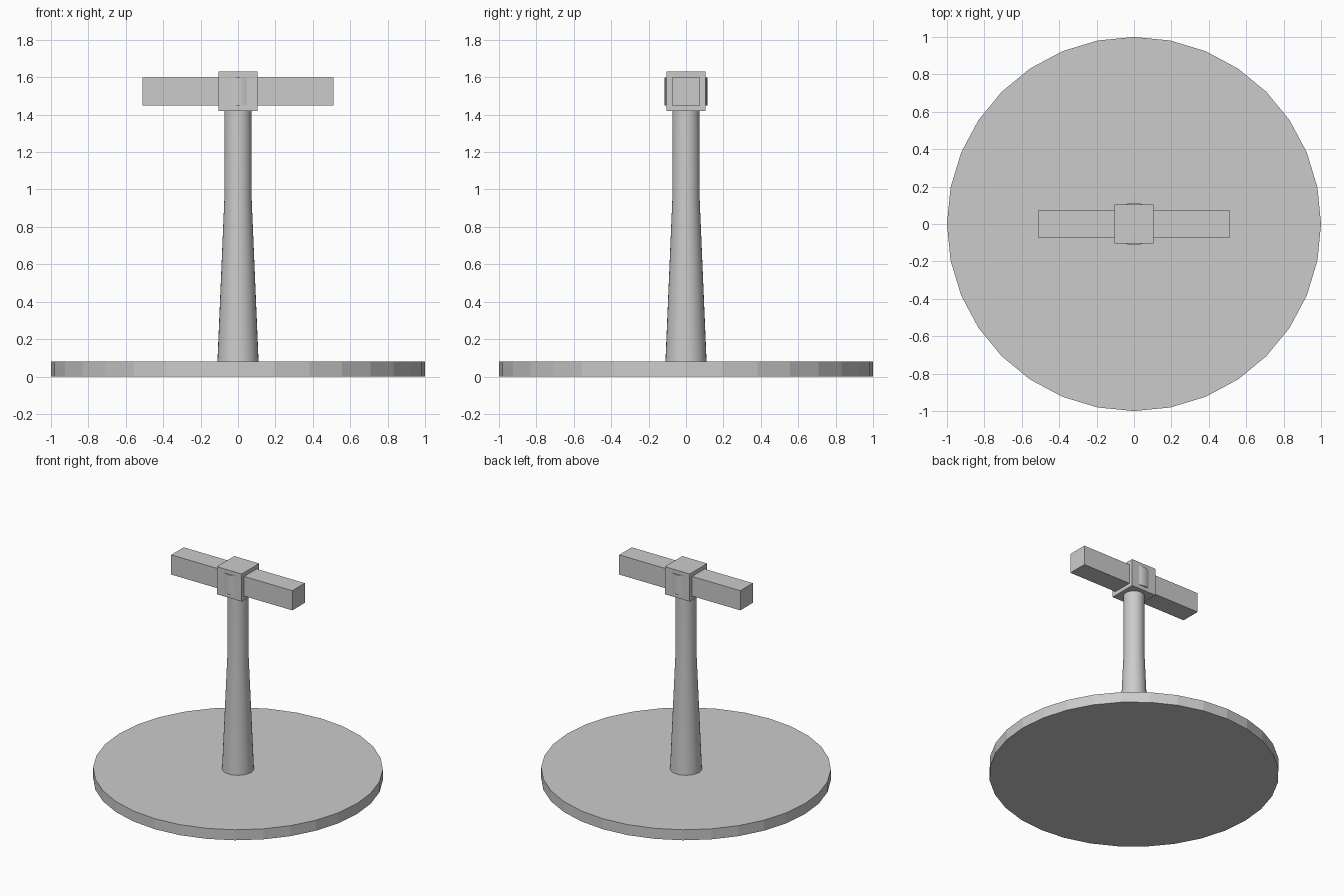
import bpy, bmesh
from math import radians, sin, cos, pi

if "Cube" in bpy.data.objects:
    bpy.data.objects.remove(bpy.data.objects["Cube"])


def make_object(name, bm, smooth=False):
    bmesh.ops.recalc_face_normals(bm, faces=bm.faces)
    mesh = bpy.data.meshes.new(name)
    bm.to_mesh(mesh)
    bm.free()
    obj = bpy.data.objects.new(name, mesh)
    bpy.context.collection.objects.link(obj)
    if smooth:
        bpy.ops.object.select_all(action='DESELECT')
        obj.select_set(True)
        bpy.context.view_layer.objects.active = obj
        bpy.ops.object.shade_smooth_by_angle(angle=radians(30))
    return obj


def lathe(name, profile, sides=32, smooth=False):
    """Closed round solid from (radius, z) points, bottom to top."""
    bm = bmesh.new()
    rings = [[bm.verts.new((r * cos(2 * pi * i / sides), r * sin(2 * pi * i / sides), z))
              for i in range(sides)] for r, z in profile]
    for low, high in zip(rings, rings[1:]):
        for i in range(sides):
            j = (i + 1) % sides
            bm.faces.new((low[i], low[j], high[j], high[i]))
    bm.faces.new(rings[0])
    bm.faces.new(rings[-1])
    return make_object(name, bm, smooth)


def box(name, size, z):
    bm = bmesh.new()
    bmesh.ops.create_cube(bm, size=1)
    bmesh.ops.scale(bm, vec=size, verts=bm.verts)
    bmesh.ops.translate(bm, vec=(0, 0, z), verts=bm.verts)
    return make_object(name, bm)


# Flat round base
lathe("base", [(1.0, 0.0), (1.0, 0.08)])

# Tapered post with a straight upper section
lathe("post", [(0.11, 0.08), (0.073, 0.95), (0.073, 1.43)], smooth=True)

# Cube hub, crossbar, and collar that just breaks through the hub faces
box("hub", (0.21, 0.21, 0.21), 1.525)
box("crossbar", (1.02, 0.15, 0.15), 1.525)
lathe("collar", [(0.114, 1.45), (0.114, 1.6)], smooth=True)
